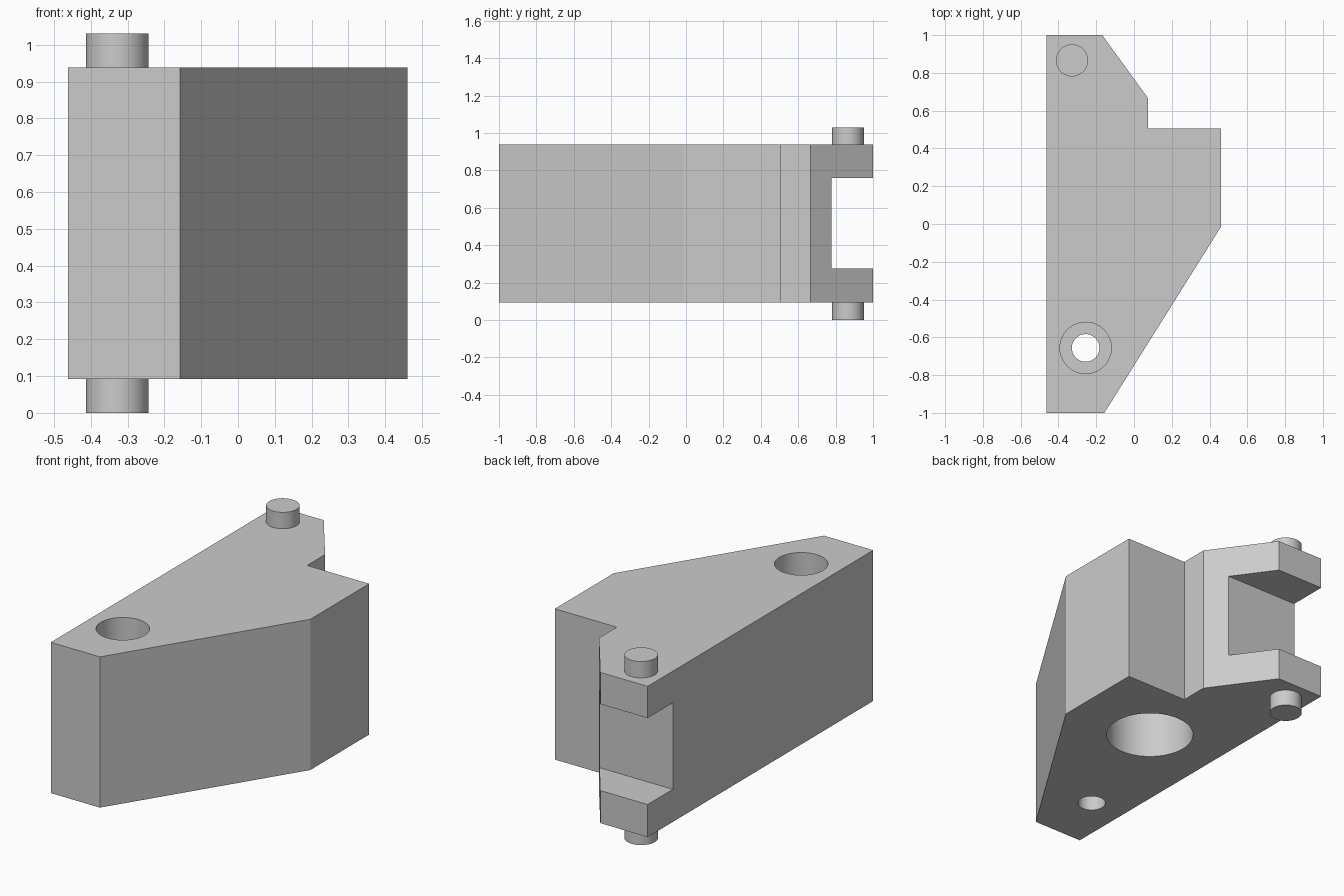
import bpy, bmesh, math

if "Cube" in bpy.data.objects:
    bpy.data.objects.remove(bpy.data.objects["Cube"], do_unlink=True)

BOTTOM, TOP = 0.092, 0.938

grey = bpy.data.materials.new("light grey")
grey.use_nodes = True
grey.diffuse_color = (0.6, 0.6, 0.6, 1)
grey.node_tree.nodes["Principled BSDF"].inputs["Base Color"].default_value = grey.diffuse_color


def prism(name, outline, z0, z1):
    """Extrude a flat outline upwards from z0 to z1."""
    bm = bmesh.new()
    base = bm.faces.new([bm.verts.new((x, y, z0)) for x, y in outline])
    walls = bmesh.ops.extrude_face_region(bm, geom=[base])["geom"]
    verts = [v for v in walls if isinstance(v, bmesh.types.BMVert)]
    bmesh.ops.translate(bm, verts=verts, vec=(0, 0, z1 - z0))
    bmesh.ops.recalc_face_normals(bm, faces=bm.faces)
    mesh = bpy.data.meshes.new(name)
    bm.to_mesh(mesh)
    bm.free()
    mesh.materials.append(grey)
    obj = bpy.data.objects.new(name, mesh)
    bpy.context.collection.objects.link(obj)
    return obj


def cylinder(name, x, y, radius, z0, z1, sides=64):
    turn = 2 * math.pi / sides
    ring = [(x + radius * math.cos(i * turn), y + radius * math.sin(i * turn))
            for i in range(sides)]
    return prism(name, ring, z0, z1)


def activate(obj):
    bpy.ops.object.select_all(action="DESELECT")
    obj.select_set(True)
    bpy.context.view_layer.objects.active = obj


def cut(obj, cutter):
    """Subtract the cutter from the object and discard it."""
    cutter.hide_render = True
    mod = obj.modifiers.new("cut", "BOOLEAN")
    mod.operation, mod.solver, mod.object = "DIFFERENCE", "EXACT", cutter
    activate(obj)
    bpy.ops.object.modifier_apply(modifier=mod.name)
    bpy.data.objects.remove(cutter, do_unlink=True)


# Lever body with tapered ends and a step on the left side
body = prism("lever_body", [
    (-0.462, -1), (-0.157, -1), (0.46, -0.016), (0.46, 0.506),
    (0.075, 0.506), (0.075, 0.665), (-0.168, 1), (-0.462, 1)], BOTTOM, TOP)

# Slot that leaves two arms at the back
cut(body, prism("slot_cutter", [(-1, 0.777), (1, 0.777), (1, 1.2), (-1, 1.2)], 0.275, 0.76))

# Through hole with a counterbore on top, and a blind socket underneath
cut(body, cylinder("bolt_hole_cutter", -0.256, -0.656, 0.073, -0.1, 1.2))
cut(body, cylinder("counterbore_cutter", -0.256, -0.656, 0.136, 0.5, 1.2))
cut(body, cylinder("socket_cutter", -0.026, 0.1, 0.23, -0.1, 0.6))

# Pivot pins above and below the arms
pins = [cylinder("upper_pin", -0.328, 0.866, 0.085, TOP - 0.05, 1.03),
        cylinder("lower_pin", -0.328, 0.866, 0.085, 0, BOTTOM + 0.05)]

for obj in [body] + pins:
    activate(obj)
    bpy.ops.object.shade_smooth_by_angle(angle=math.radians(25))
